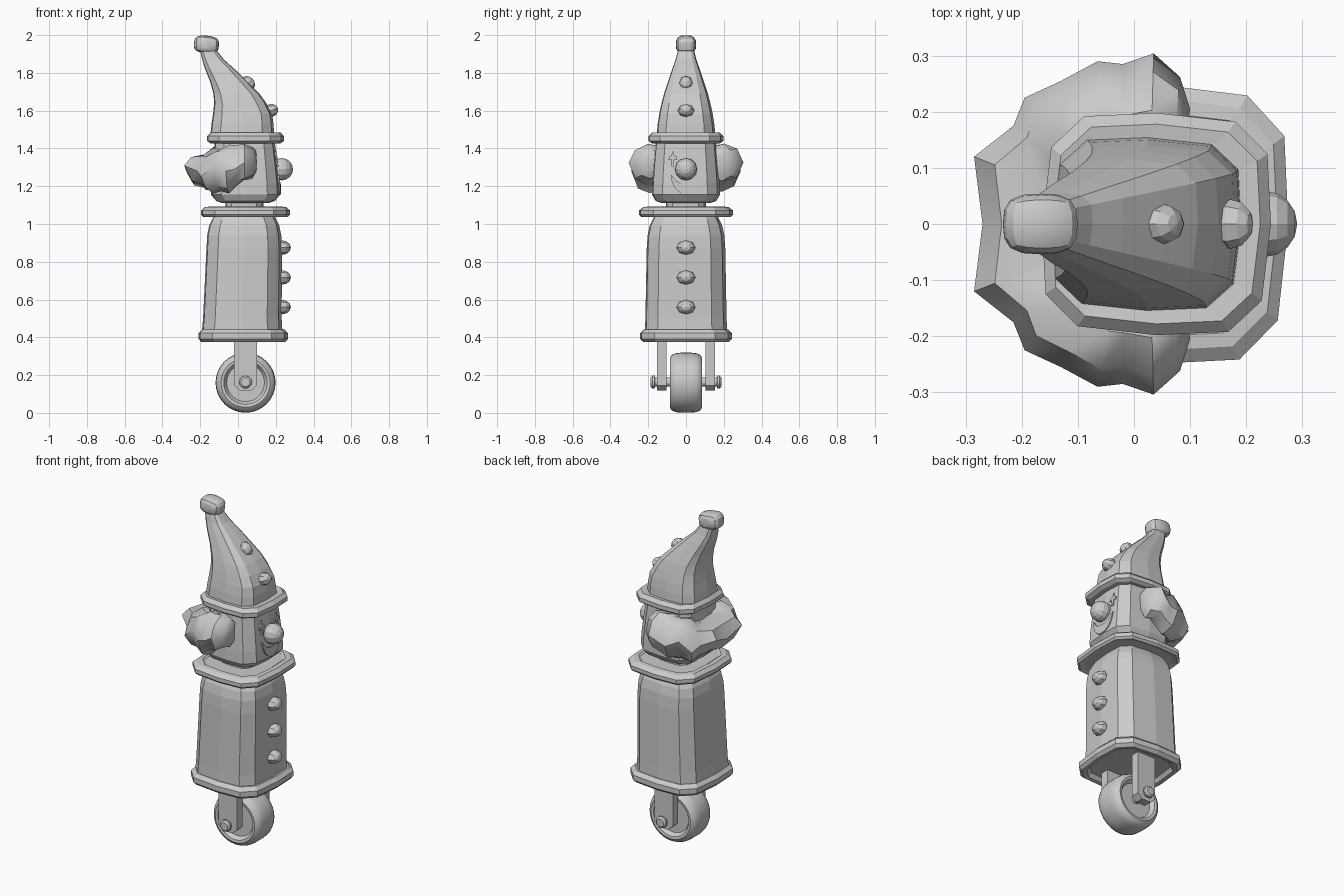
import bpy, bmesh, math, random
from mathutils import Vector

if "Cube" in bpy.data.objects:
    bpy.data.objects.remove(bpy.data.objects["Cube"])

random.seed(4)
grey = bpy.data.materials.new("plain_grey")
grey.diffuse_color = (0.6, 0.6, 0.6, 1)
grey.use_nodes = True
grey.node_tree.nodes["Principled BSDF"].inputs["Base Color"].default_value = grey.diffuse_color

# One quarter-symmetric rounded square with twelve corners
Q = [(1, 0), (.97, .63), (.69, .92)]
SHAPE = []
for k in range(4):
    for (a, b) in (Q if k % 2 == 0 else [(1, 0), (.92, .69), (.63, .97)]):
        c, s = [(1, 0), (0, 1), (-1, 0), (0, -1)][k]
        # odd quarters swap the two corner points so the sides stay symmetric
        if k % 2 and (a, b) != (1, 0):
            a, b = (.97, .63) if b == .69 else (.69, .92)
        SHAPE.append((a * c - b * s, a * s + b * c))
SHAPE = sorted(set((round(x, 3), round(y, 3)) for x, y in SHAPE),
               key=lambda p: math.atan2(p[1], p[0]))


def finish(name, bm, angle=None):
    bmesh.ops.recalc_face_normals(bm, faces=bm.faces)
    me = bpy.data.meshes.new(name)
    bm.to_mesh(me)
    bm.free()
    me.materials.append(grey)
    ob = bpy.data.objects.new(name, me)
    bpy.context.collection.objects.link(ob)
    if angle:
        bpy.ops.object.select_all(action='DESELECT')
        ob.select_set(True)
        bpy.context.view_layer.objects.active = ob
        bpy.ops.object.shade_smooth_by_angle(angle=math.radians(angle))
    return ob


def skin(name, rings, angle=None):
    """Join equal rings of points and cap both ends."""
    bm = bmesh.new()
    vs = [[bm.verts.new(p) for p in r] for r in rings]
    n = len(vs[0])
    for a, b in zip(vs, vs[1:]):
        for i in range(n):
            j = (i + 1) % n
            bm.faces.new((a[i], a[j], b[j], b[i]))
    bm.faces.new(vs[0][::-1])
    bm.faces.new(vs[-1])
    return finish(name, bm, angle)


def loft(name, secs, angle=None):
    """secs: (z, centre x, half x, half y)"""
    return skin(name, [[(cx + hx * x, hy * y, z) for x, y in SHAPE]
                       for z, cx, hx, hy in secs], angle)


def lathe_y(name, prof, cx, cz, n, angle=35):
    """prof: (radius, y), turned about the y direction"""
    return skin(name, [[(cx + r * math.cos(i * math.tau / n), y,
                         cz + r * math.sin(i * math.tau / n)) for i in range(n)]
                       for r, y in prof], angle)


def ball(name, loc, scale, rot_y=0, seg=8, rings=6):
    bm = bmesh.new()
    bmesh.ops.create_uvsphere(bm, u_segments=seg, v_segments=rings, radius=1)
    for v in bm.verts:                      # pole points forward along x
        x, y, z = v.co
        v.co = (z * scale[0], y * scale[1], x * scale[2])
    ob = finish(name, bm)
    ob.location = loc
    ob.rotation_euler.y = rot_y
    return ob


# Wheel, axle and fork
half = [(.02, .06), (.1, .06), (.115, .083), (.13, .086), (.147, .075), (.156, .055), (.159, .025)]
lathe_y("wheel", [(r, -y) for r, y in half] + [(r, y) for r, y in half[::-1]], .04, .16, 32)
half = [(.024, .187), (.034, .178), (.034, .167), (.024, .163), (.024, .05)]
lathe_y("axle", [(r, -y) for r, y in half] + [(r, y) for r, y in half[::-1]], .04, .163, 12)
LEG = [(-.02, .42), (-.02, .145), (.01, .118), (.07, .118), (.1, .145), (.1, .42)]
for s in (-1, 1):
    skin("fork_leg", [[(x, s * y, z) for x, z in LEG] for y in (.102, .153)])

# Body with base ring and collar
loft("base_ring", [(.4, .028, .185, .19), (.378, .028, .2, .205), (.375, .028, .222, .226),
                   (.392, .028, .237, .243), (.422, .028, .237, .243), (.442, .028, .218, .222)])
loft("body", [(.42, .022, .214, .218), (.5, .023, .208, .215), (.87, .033, .2, .208),
              (.94, .033, .196, .203), (.99, .033, .186, .192), (1.02, .033, .172, .178),
              (1.05, .033, .155, .162)])
loft("collar", [(1.045, .04, .2, .212), (1.038, .04, .225, .238), (1.05, .04, .235, .249),
                (1.072, .04, .235, .249), (1.09, .04, .215, .225), (1.092, .04, .19, .2),
                (1.085, .04, .18, .19)])
loft("neck", [(1.07, .035, .1, .105), (1.13, .035, .1, .105)])
for z in (.56, .717, .875):
    ball("body_button", (.235, 0, z), (.045, .05, .038))

# Head
loft("head", [(1.112, .04, .125, .13), (1.122, .04, .155, .16), (1.155, .04, .183, .18),
              (1.22, .04, .18, .178), (1.33, .038, .17, .17), (1.44, .036, .158, .16)])
ball("nose", (.232, 0, 1.29), (.059, .059, .059), seg=12, rings=8)


def face_x(y, z):
    pts = [(1.122, .195), (1.155, .223), (1.22, .22), (1.33, .208), (1.44, .194)]
    for (z0, x0), (z1, x1) in zip(pts, pts[1:]):
        if z <= z1:
            return x0 + (x1 - x0) * (z - z0) / (z1 - z0) - .05 * abs(y)
    return .194


def plate(name, outline):
    skin(name, [[(face_x(y, z) + d, y, z) for y, z in outline] for d in (-.003, .006)])


# Smile and cross-shaped eyes
N = 10
smile = [(-.08 * math.cos(i * math.pi / N), 1.262 - .105 * math.sin(i * math.pi / N))
         for i in range(N + 1)]
smile += [(.068 * math.cos(i * math.pi / N), 1.257 - .045 * math.sin(i * math.pi / N))
          for i in range(1, N)]
plate("smile", smile)
for s in (-1, 1):
    plate("eye", [(s * (.07 + y), 1.35 + z) for y, z in
                  [(-.007, -.045), (.007, -.045), (.007, -.008), (.024, -.012), (.02, .006),
                   (.008, .012), (0, .036), (-.008, .012), (-.02, .006), (-.024, -.012),
                   (-.007, -.008)]])

# Tufted hair: a lumpy roll around the back of the head
# station: outer x, outer y, inner x, inner y, bottom z, top z, z of the outer tip
ST = [(.1, .205, .09, .14, 1.28, 1.385, 1.33), (.082, .262, .07, .13, 1.235, 1.41, 1.32),
      (.035, .304, .03, .12, 1.225, 1.43, 1.325), (-.02, .285, -.01, .12, 1.2, 1.415, 1.29),
      (-.065, .29, -.03, .11, 1.165, 1.425, 1.28), (-.13, .255, -.06, .1, 1.175, 1.4, 1.31),
      (-.195, .225, -.08, .08, 1.17, 1.405, 1.25), (-.215, .175, -.08, .06, 1.19, 1.385, 1.28),
      (-.285, .12, -.08, .04, 1.205, 1.37, 1.31)]
ST = ST + [(-.27, 0, -.08, 0, 1.18, 1.365, 1.27)] + [(a, -b, c, -d, e, f, g)
                                                    for a, b, c, d, e, f, g in ST[::-1]]
rings = []
for ox, oy, ix, iy, zb, zt, zm in ST:
    o, i = Vector((ox, oy)), Vector((ix, iy))
    ring = []
    for f, z in [(0, zb + .03), (.45, zb), (.8, zb + .25 * (zm - zb)), (1, zm),
                 (.82, zt - .3 * (zt - zm)), (.45, zt), (0, zt - .02)]:
        p = i.lerp(o, f)
        j = random.uniform(-.01, .01) if 0 < f < 1 else 0
        ring.append((p.x, p.y, z + j))
    rings.append(ring)
skin("hair", rings, 40)

# Hat with brim, bent cone, buttons and pompom
loft("hat_brim", [(1.427, .04, .185, .18), (1.44, .04, .204, .198), (1.465, .04, .204, .198),
                  (1.485, .04, .185, .178), (1.482, .03, .165, .155)])
loft("hat", [(1.46, .022, .17, .156), (1.53, .024, .164, .15), (1.585, .024, .156, .141),
             (1.64, .012, .138, .129), (1.69, -.008, .122, .116), (1.75, -.046, .1, .096),
             (1.82, -.096, .078, .073), (1.87, -.132, .058, .055), (1.93, -.162, .04, .04)])
ball("hat_button_low", (.172, 0, 1.6), (.042, .044, .035), -.3)
ball("hat_button_high", (.052, 0, 1.745), (.035, .036, .042), -.75)

bm = bmesh.new()
bmesh.ops.create_cube(bm, size=2)
bmesh.ops.subdivide_edges(bm, edges=bm.edges, cuts=3, use_grid_fill=True)
for v in bm.verts:                          # between a cube and a sphere
    c = v.co
    v.co = c * (sum(abs(t) ** 3 for t in c) ** (-1 / 3))
    v.co = (v.co.x * .067, v.co.y * .054, v.co.z * .047)
pom = finish("hat_pompom", bm, 25)
pom.location = (-.167, 0, 1.95)
pom.rotation_euler.y = .12
